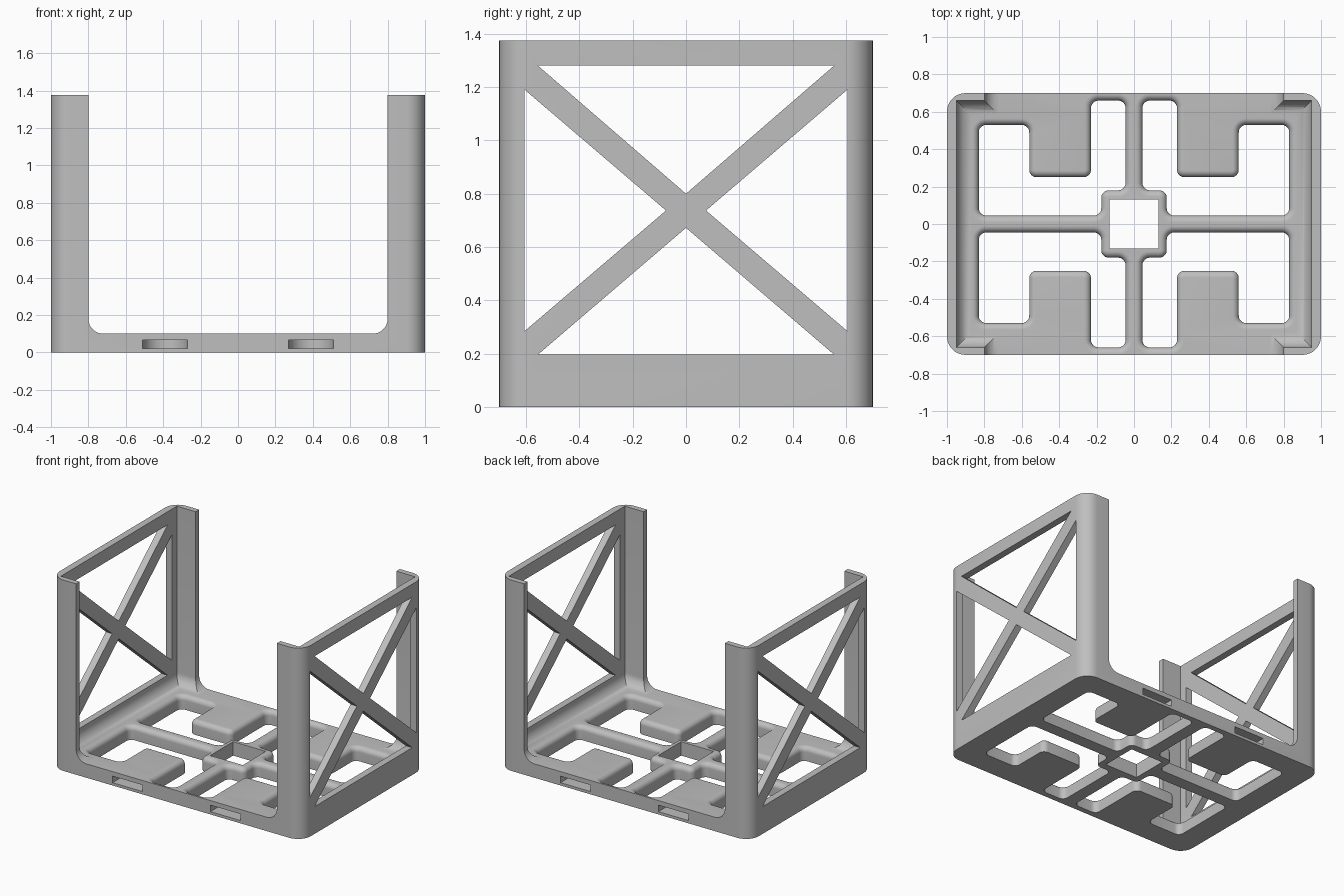
import bpy, bmesh, math
from mathutils import Vector

if "Cube" in bpy.data.objects:
    bpy.data.objects.remove(bpy.data.objects["Cube"], do_unlink=True)

HEIGHT, FLOOR, STEPS = 1.375, 0.1, 8
FILLET, EDGE = 0.08, 0.035

grey = bpy.data.materials.new("plain_grey")
grey.use_nodes = True
grey.diffuse_color = (0.52, 0.52, 0.52, 1)
grey.node_tree.nodes["Principled BSDF"].inputs["Base Color"].default_value = grey.diffuse_color


def rounded(pts, radius, grow=0.0):
    """Round a right-angled counter-clockwise outline, optionally grown outwards."""
    pts = [Vector(p) for p in pts]
    out = []
    for i, p in enumerate(pts):
        u = (p - pts[i - 1]).normalized()
        v = (pts[(i + 1) % len(pts)] - p).normalized()
        q = p + grow * Vector((u.y + v.y, -u.x - v.x))
        r = radius + grow if u.cross(v) > 0 else radius - grow
        centre = q - u * r + v * r
        for k in range(STEPS + 1):
            t = math.pi / 2 * k / STEPS
            out.append(centre + r * (u * math.sin(t) - v * math.cos(t)))
    return out


def rect(x, y):
    return [(-x, -y), (x, -y), (x, y), (-x, y)]


def loft(name, layers):
    """Closed solid through a stack of matching outlines."""
    bm = bmesh.new()
    rings = [[bm.verts.new(p) for p in layer] for layer in layers]
    n = len(rings[0])
    for a, b in zip(rings, rings[1:]):
        for i in range(n):
            j = (i + 1) % n
            bm.faces.new((a[i], a[j], b[j], b[i]))
    bm.faces.new(rings[0])
    bm.faces.new(rings[-1])
    bmesh.ops.recalc_face_normals(bm, faces=bm.faces)
    mesh = bpy.data.meshes.new(name)
    bm.to_mesh(mesh)
    bm.free()
    obj = bpy.data.objects.new(name, mesh)
    mesh.materials.append(grey)
    bpy.context.collection.objects.link(obj)
    return obj


def prism(name, outline, axis, lo, hi):
    """Extrude a flat outline along x, y or z."""
    place = {"x": lambda p, d: (d, p[0], p[1]),
             "y": lambda p, d: (p[0], d, p[1]),
             "z": lambda p, d: (p[0], p[1], d)}[axis]
    return loft(name, [[place(p, d) for p in outline] for d in (lo, hi)])


def cut(cutter):
    bpy.context.view_layer.objects.active = frame
    mod = frame.modifiers.new("cut", "BOOLEAN")
    mod.operation = "DIFFERENCE"
    mod.solver = "EXACT"
    mod.object = cutter
    bpy.ops.object.modifier_apply(modifier=mod.name)
    bpy.data.objects.remove(cutter, do_unlink=True)


# Outer block with rounded upright corners
frame = prism("open_tray_frame", rounded(rect(1, 0.7), 0.1), "z", 0, HEIGHT)

# Inner cavity with a filleted floor
angles = [math.pi / 2 * k / STEPS for k in range(STEPS + 1)]
layers = []
for t in angles:
    inset = FILLET * (1 - math.sin(t))
    z = FLOOR + FILLET * (1 - math.cos(t))
    layers.append([(x, y, z) for x, y in rect(0.95 - inset, 0.66 - inset)])
layers.append([(x, y, 2) for x, y in rect(0.95, 0.66)])
cut(loft("cavity_cutter", layers))

# Open front and back, leaving corner flanges
opening = [(-0.8, FLOOR), (0.8, FLOOR), (0.8, 2), (-0.8, 2)]
cut(prism("opening_cutter", rounded(opening, FILLET), "y", -1, 1))

# Floor openings with softened top edges, one per quadrant
quadrant = [(0.83, 0.045), (0.83, 0.53), (0.56, 0.53), (0.56, 0.25), (0.23, 0.25),
            (0.23, 0.66), (0.045, 0.66), (0.045, 0.18), (0.175, 0.18), (0.175, 0.045)]
levels = [(-0.05, 0)]
levels += [(FLOOR - EDGE + EDGE * math.sin(t), EDGE * (1 - math.cos(t))) for t in angles]
levels += [(FLOOR + 0.02, EDGE)]
for sx in (-1, 1):
    for sy in (-1, 1):
        cut(loft("floor_cutter", [[(sx * p.x, sy * p.y, z) for p in rounded(quadrant, 0.04, g)]
                                  for z, g in levels]))

# Square hole in the centre hub
cut(prism("hub_cutter", rect(0.13, 0.13), "z", -0.1, 0.3))

# Triangular windows that leave cross braces in both side walls
triangles = [[(-0.555, 1.28), (0.555, 1.28), (0, 0.8)],
             [(-0.555, 0.197), (0.555, 0.197), (0, 0.672)]]
triangles += [[(s * 0.605, 0.285), (s * 0.605, 1.19), (s * 0.075, 0.737)] for s in (-1, 1)]
for tri in triangles:
    cut(prism("window_cutter", tri, "x", -1.2, 1.2))

# Round-ended pockets in the front and back edges
arc = [math.pi * k / 16 for k in range(17)]
for sx in (-1, 1):
    for sy in (-1, 1):
        outline = [(0.39 * sx + 0.12 * math.cos(t), sy * (0.57 - 0.12 * math.sin(t))) for t in arc]
        outline += [(0.39 * sx - 0.12, sy * 0.8), (0.39 * sx + 0.12, sy * 0.8)]
        cut(prism("pocket_cutter", outline, "z", 0.02, 0.067))

# Smooth fillets, crisp edges
bpy.ops.object.select_all(action="DESELECT")
frame.select_set(True)
bpy.context.view_layer.objects.active = frame
bpy.ops.object.shade_smooth_by_angle(angle=math.radians(30))
